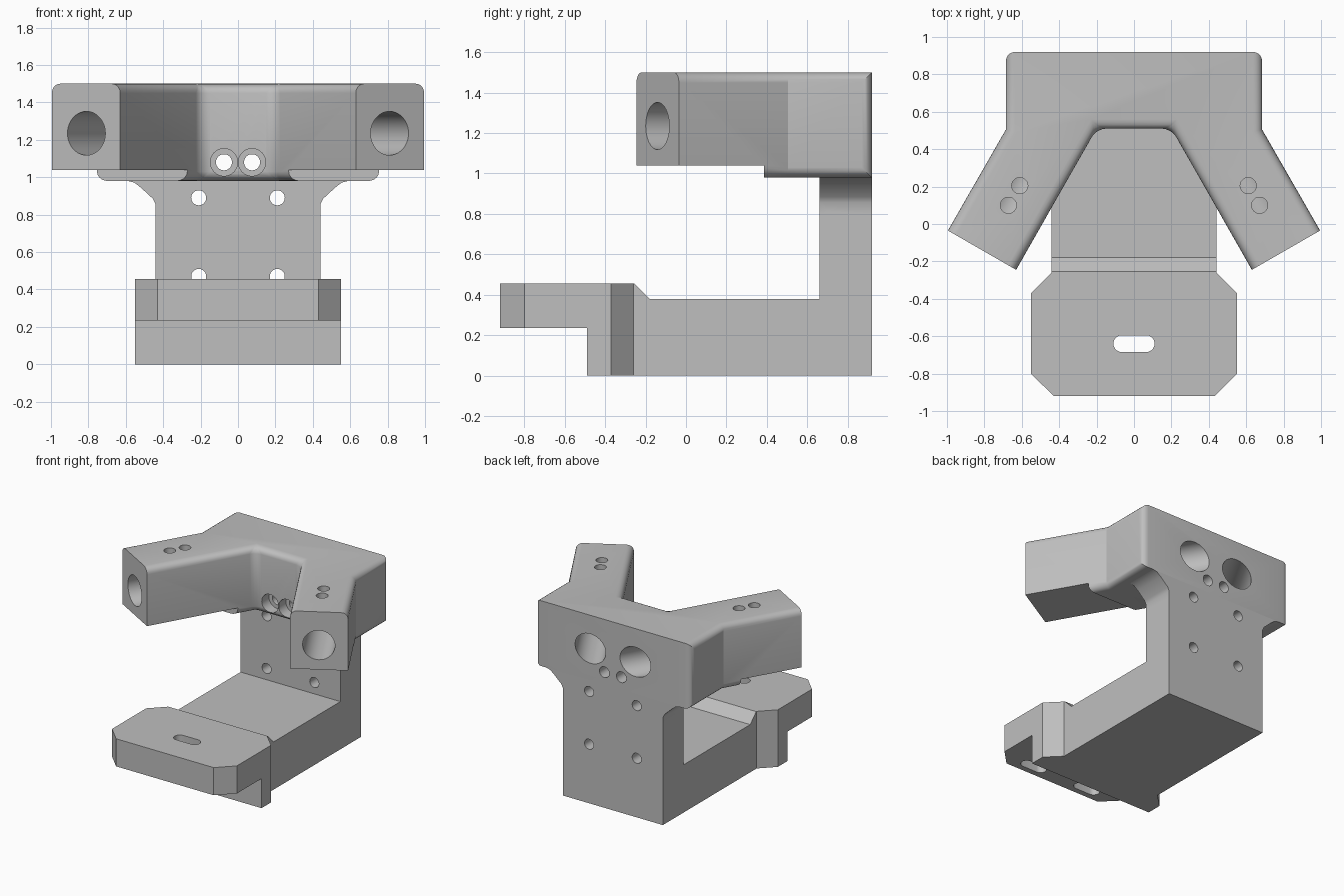
import bpy, bmesh, math
from mathutils import Vector, Matrix

cube = bpy.data.objects.get("Cube")
if cube:
    bpy.data.objects.remove(cube, do_unlink=True)

grey = bpy.data.materials.new("plain_grey")
grey.use_nodes = True
tone = (0.52, 0.52, 0.52, 1)
grey.diffuse_color = tone
grey.node_tree.nodes["Principled BSDF"].inputs["Base Color"].default_value = tone


def finish(bm, name):
    bmesh.ops.recalc_face_normals(bm, faces=bm.faces)
    mesh = bpy.data.meshes.new(name)
    bm.to_mesh(mesh)
    bm.free()
    mesh.materials.append(grey)
    obj = bpy.data.objects.new(name, mesh)
    bpy.context.collection.objects.link(obj)
    return obj


def prism_mesh(points, axis, low, high):
    """Extrude a closed 2D outline along an axis."""
    place = {"x": lambda a, b: (low, a, b),
             "y": lambda a, b: (a, low, b),
             "z": lambda a, b: (a, b, low)}[axis]
    bm = bmesh.new()
    face = bm.faces.new([bm.verts.new(place(a, b)) for a, b in points])
    out = bmesh.ops.extrude_face_region(bm, geom=[face])
    shift = Vector([(high - low) * (axis == k) for k in "xyz"])
    bmesh.ops.translate(bm, vec=shift, verts=[v for v in out["geom"] if isinstance(v, bmesh.types.BMVert)])
    return bm


def prism(name, points, axis, low, high):
    return finish(prism_mesh(points, axis, low, high), name)


def mirrored(half):
    """Close a right half outline with its mirror image."""
    return half + [(-x, y) for x, y in reversed(half)]


def box(name, lo, hi):
    rect = [(lo[0], lo[1]), (hi[0], lo[1]), (hi[0], hi[1]), (lo[0], hi[1])]
    return prism(name, rect, "z", lo[2], hi[2])


def rod(start, end, radius):
    """Cylinder between two points."""
    start, end = Vector(start), Vector(end)
    d = end - start
    turn = d.to_track_quat("Z", "Y").to_matrix().to_4x4()
    bm = bmesh.new()
    bmesh.ops.create_cone(bm, cap_ends=True, segments=40, radius1=radius, radius2=radius,
                          depth=d.length, matrix=Matrix.Translation((start + end) / 2) @ turn)
    return finish(bm, "rod_cutter")


def slot(x, y, low, high):
    """Rounded slot cutter along x."""
    r, half = 0.045, 0.065
    pts = []
    for side, first in ((1, -90), (-1, 90)):
        for i in range(13):
            a = math.radians(first + i * 15)
            pts.append((x + side * half + r * math.cos(a), y + r * math.sin(a)))
    return prism("slot_cutter", pts, "z", low, high)


def combine(target, tool, operation="DIFFERENCE"):
    mod = target.modifiers.new(operation.lower(), "BOOLEAN")
    mod.operation, mod.solver, mod.object = operation, "EXACT", tool
    bpy.context.view_layer.objects.active = target
    bpy.ops.object.modifier_apply(modifier=mod.name)
    bpy.data.objects.remove(tool, do_unlink=True)


# Base and upright column from one side profile
frame = prism("base_and_column",
              [(0.92, 0), (0.92, 0.98), (0.66, 0.98), (0.66, 0.38), (-0.18, 0.38),
               (-0.255, 0.455), (-0.32, 0.455), (-0.32, 0)], "x", -0.44, 0.44)

# Flare under the clamp head
flare = mirrored([(0.44, 0.8), (0.44, 0.855), (0.455, 0.885), (0.52, 0.945), (0.555, 0.972), (0.59, 0.98)])
combine(frame, prism("flare", flare, "y", 0.66, 0.92), "UNION")

# Front foot with clipped corners and an undercut
foot = prism("foot", mirrored([(0.43, -0.92), (0.55, -0.8), (0.55, -0.37), (0.44, -0.26)]), "z", 0, 0.455)
combine(foot, box("undercut", (-1, -1, -1), (1, -0.49, 0.235)))
combine(frame, foot, "UNION")
combine(frame, slot(0, -0.64, 0.1, 0.6))
for side in (-1, 1):
    combine(frame, slot(side * 0.25, -0.83, 0.1, 0.34))
    for z in (0.47, 0.89):
        combine(frame, rod((side * 0.21, 0.5, z), (side * 0.21, 1, z), 0.04))

# Clamp head with two splayed arms
outline = mirrored([(0.2, 0.51), (0.63, -0.245), (0.995, -0.035), (0.685, 0.505), (0.685, 0.92)])
bm = prism_mesh(outline, "z", 0.98, 1.5)
rounded = []
for e in bm.edges:
    a, b = e.verts[0].co, e.verts[1].co
    mid = (a + b) / 2
    if abs(a.z - b.z) > 0.1:
        keep = mid.y > 0.507
    else:
        keep = mid.y < 0.9 and not (mid.y < -0.1)
    if keep:
        rounded.append(e)
bmesh.ops.bevel(bm, geom=rounded, offset=0.05, offset_type="OFFSET", segments=5,
                profile=0.5, affect="EDGES", clamp_overlap=True)
head = finish(bm, "clamp_head")
combine(head, box("arm_relief", (-2, -1, 0.5), (2, 0.385, 1.04)))

# Angled bores, set screw holes and counterbored holes
lean = math.tan(math.radians(30))
for side in (-1, 1):
    def on_axis(y, z):
        return (side * (0.81 - (y + 0.14) * lean), y, z)
    combine(head, rod(on_axis(-0.5, 1.235), on_axis(1.3, 1.235), 0.117))
    for y in (0.1, 0.205):
        combine(head, rod(on_axis(y, 1.25), on_axis(y, 1.6), 0.043))
    x = side * 0.075
    combine(head, rod((x, 0.3, 1.08), (x, 1.1, 1.08), 0.043))
    combine(head, rod((x, 0.3, 1.08), (x, 0.6, 1.08), 0.073))

# Smooth the bores and fillets, keep the corners crisp
bpy.ops.object.select_all(action="DESELECT")
for obj in (frame, head):
    obj.select_set(True)
    bpy.context.view_layer.objects.active = obj
bpy.ops.object.shade_smooth_by_angle(angle=math.radians(28))
